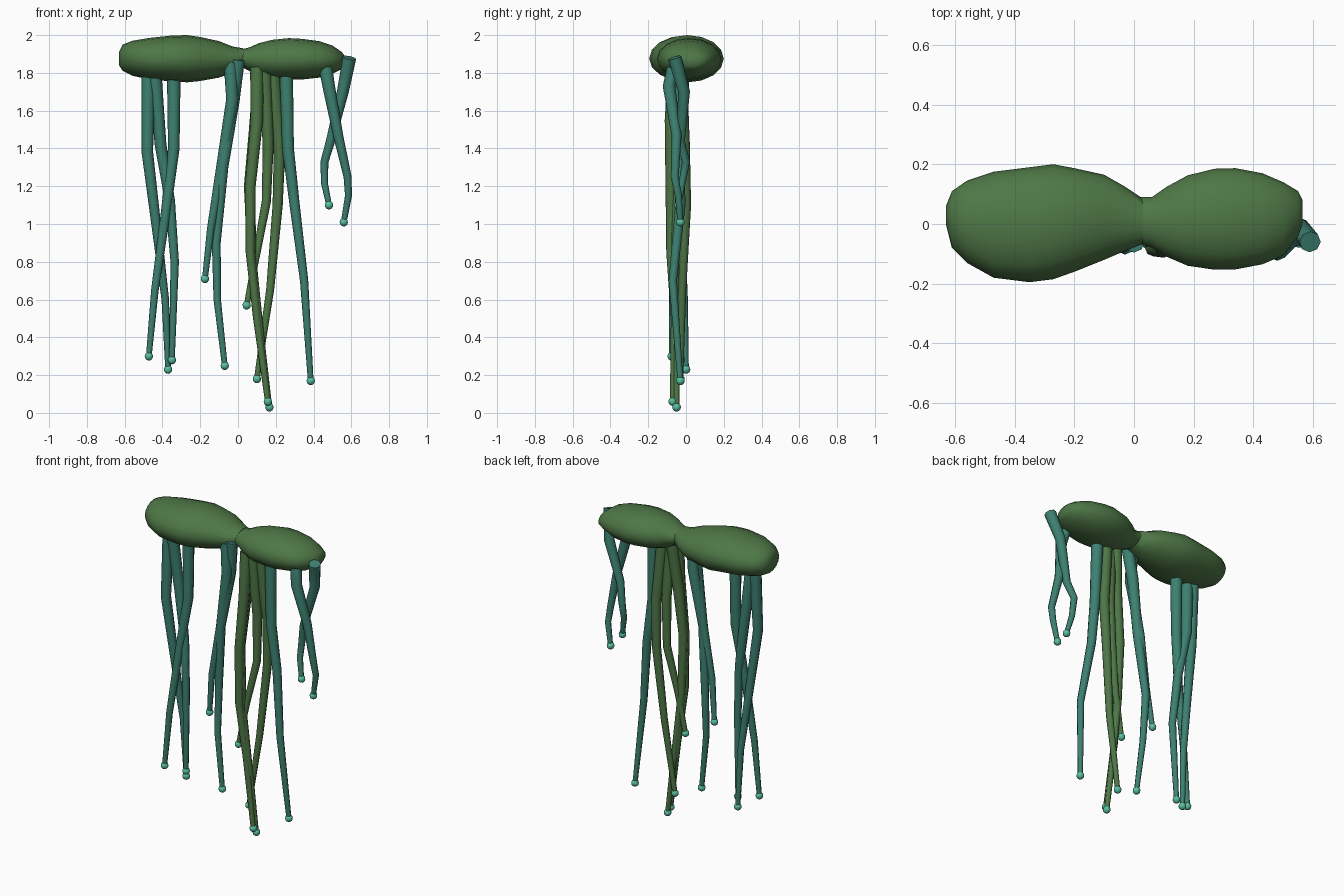
import bpy, bmesh, math
from mathutils import Vector

if "Cube" in bpy.data.objects:
    bpy.data.objects.remove(bpy.data.objects["Cube"])


def material(name, rgb):
    m = bpy.data.materials.new(name)
    m.use_nodes = True
    m.diffuse_color = (*rgb, 1)
    m.node_tree.nodes["Principled BSDF"].inputs["Base Color"].default_value = (*rgb, 1)
    return m


MOSS = material("moss green", (0.077, 0.185, 0.062))
TEAL = material("teal", (0.047, 0.22, 0.165))
MINT = material("mint", (0.10, 0.52, 0.36))


def finish(name, bm, mat, angle):
    bmesh.ops.recalc_face_normals(bm, faces=bm.faces)
    mesh = bpy.data.meshes.new(name)
    bm.to_mesh(mesh)
    bm.free()
    mesh.materials.append(mat)
    ob = bpy.data.objects.new(name, mesh)
    bpy.context.collection.objects.link(ob)
    bpy.ops.object.select_all(action="DESELECT")
    bpy.context.view_layer.objects.active = ob
    ob.select_set(True)
    bpy.ops.object.shade_smooth_by_angle(angle=math.radians(angle))


def loft(name, rings, mat, angle=50):
    """Skin a list of rings of equal length and cap both ends."""
    bm = bmesh.new()
    loops = [[bm.verts.new(p) for p in ring] for ring in rings]
    n = len(loops[0])
    for a, b in zip(loops, loops[1:]):
        for i in range(n):
            j = (i + 1) % n
            bm.faces.new((a[i], a[j], b[j], b[i]))
    bm.faces.new(loops[0])
    bm.faces.new(loops[-1])
    finish(name, bm, mat, angle)


def lobe(name, stations, sides=16):
    """Each station: x, back y, front y, top z, bottom z."""
    rings = []
    for x, back, front, top, low in stations:
        ring = []
        for i in range(sides):
            a = math.tau * i / sides
            ring.append((x, (back + front) / 2 + (back - front) / 2 * math.cos(a),
                         (top + low) / 2 + (top - low) / 2 * math.sin(a)))
        rings.append(ring)
    loft(name, rings, MOSS, 60)


# Two-lobed body
lobe("body_right_lobe", [
    (-.63, .06, 0, 1.91, 1.84), (-.61, .11, -.08, 1.95, 1.81),
    (-.56, .145, -.13, 1.97, 1.785), (-.47, .175, -.18, 1.985, 1.765),
    (-.35, .19, -.195, 1.998, 1.755), (-.27, .2, -.185, 2.0, 1.75),
    (-.2, .187, -.16, 1.99, 1.757), (-.1, .165, -.12, 1.968, 1.775),
    (-.03, .125, -.09, 1.94, 1.80), (.03, .085, -.065, 1.93, 1.83)])
lobe("body_left_lobe", [
    (.02, .09, -.065, 1.925, 1.83), (.06, .09, -.08, 1.935, 1.81),
    (.11, .125, -.11, 1.957, 1.785), (.18, .163, -.14, 1.975, 1.77),
    (.27, .185, -.153, 1.984, 1.765), (.34, .187, -.152, 1.98, 1.765),
    (.43, .17, -.135, 1.968, 1.775), (.5, .14, -.105, 1.945, 1.795),
    (.55, .11, -.04, 1.91, 1.82), (.565, .08, 0, 1.89, 1.84)])


def tentacle(name, mat, points, r0=.036, r1=.015, sides=8):
    """Tapered, kinked arm with a round bead at the tip."""
    pts = [Vector(p) for p in points]
    rings = []
    for k, p in enumerate(pts):
        t = (pts[min(k + 1, len(pts) - 1)] - pts[max(k - 1, 0)]).normalized()
        u = t.cross(Vector((0, 1, 0))).normalized()
        v = t.cross(u)
        f = (pts[0].z - p.z) / (pts[0].z - pts[-1].z)
        r = r0 + (r1 - r0) * f
        rings.append([p + r * (math.cos(math.tau * i / sides) * u +
                               math.sin(math.tau * i / sides) * v) for i in range(sides)])
    loft(name, rings, mat)
    bm = bmesh.new()
    bmesh.ops.create_uvsphere(bm, u_segments=10, v_segments=8, radius=.023)
    bmesh.ops.translate(bm, vec=pts[-1], verts=bm.verts)
    finish(name + "_bead", bm, MINT, 60)


# Outer right arms
tentacle("right_arm_a", TEAL, [(-.34, -.02, 1.79), (-.34, -.02, 1.4), (-.38, -.05, 1.08),
                               (-.44, -.07, .65), (-.472, -.075, .3)])
tentacle("right_arm_b", TEAL, [(-.475, -.03, 1.79), (-.48, -.05, 1.38), (-.43, -.03, .97),
                               (-.385, -.01, .6), (-.37, 0, .23)])
tentacle("right_arm_c", TEAL, [(-.44, -.04, 1.79), (-.41, -.01, 1.42), (-.36, -.03, 1.12),
                               (-.335, -.05, .8), (-.35, -.03, .28)])

# Central arms
tentacle("centre_arm_a", TEAL, [(-.04, -.06, 1.85), (-.03, -.07, 1.66), (-.09, -.05, 1.3),
                                (-.145, -.06, .97), (-.175, -.04, .71)])
tentacle("centre_arm_b", TEAL, [(0, -.06, 1.87), (-.025, -.04, 1.65), (-.08, -.06, 1.3),
                                (-.115, -.03, .9), (-.11, -.05, .6), (-.07, -.06, .25)])

# Moss green long arms
tentacle("moss_arm_a", MOSS, [(.1, -.06, 1.83), (.1, -.08, 1.55), (.065, -.08, 1.2),
                              (.065, -.08, .85), (.1, -.06, .5), (.158, -.07, .06)])
tentacle("moss_arm_b", MOSS, [(.14, -.05, 1.83), (.16, -.03, 1.42), (.15, -.02, 1.12),
                              (.1, -.05, .85), (.046, -.06, .57)])
tentacle("moss_arm_c", MOSS, [(.185, -.03, 1.81), (.22, -.01, 1.4), (.21, 0, 1.1),
                              (.17, -.02, .65), (.1, -.03, .18)])
tentacle("moss_arm_d", MOSS, [(.12, -.02, 1.83), (.09, -.05, 1.5), (.06, -.06, 1.2),
                              (.075, -.06, .8), (.12, -.05, .4), (.166, -.05, .03)])

# Outer left arms: one long, two short
tentacle("left_arm_long", TEAL, [(.255, -.03, 1.79), (.265, -.04, 1.4), (.3, -.03, 1.1),
                                 (.35, -.07, .7), (.385, -.03, .17)])
tentacle("left_arm_short_a", TEAL, [(.46, -.06, 1.85), (.48, -.09, 1.73), (.53, -.05, 1.47),
                                    (.58, -.06, 1.25), (.585, -.04, 1.15), (.56, -.03, 1.01)])
tentacle("left_arm_short_b", TEAL, [(.59, -.06, 1.88), (.555, -.01, 1.7), (.49, -.03, 1.44),
                                    (.458, 0, 1.33), (.457, -.02, 1.22), (.482, -.04, 1.1)])
